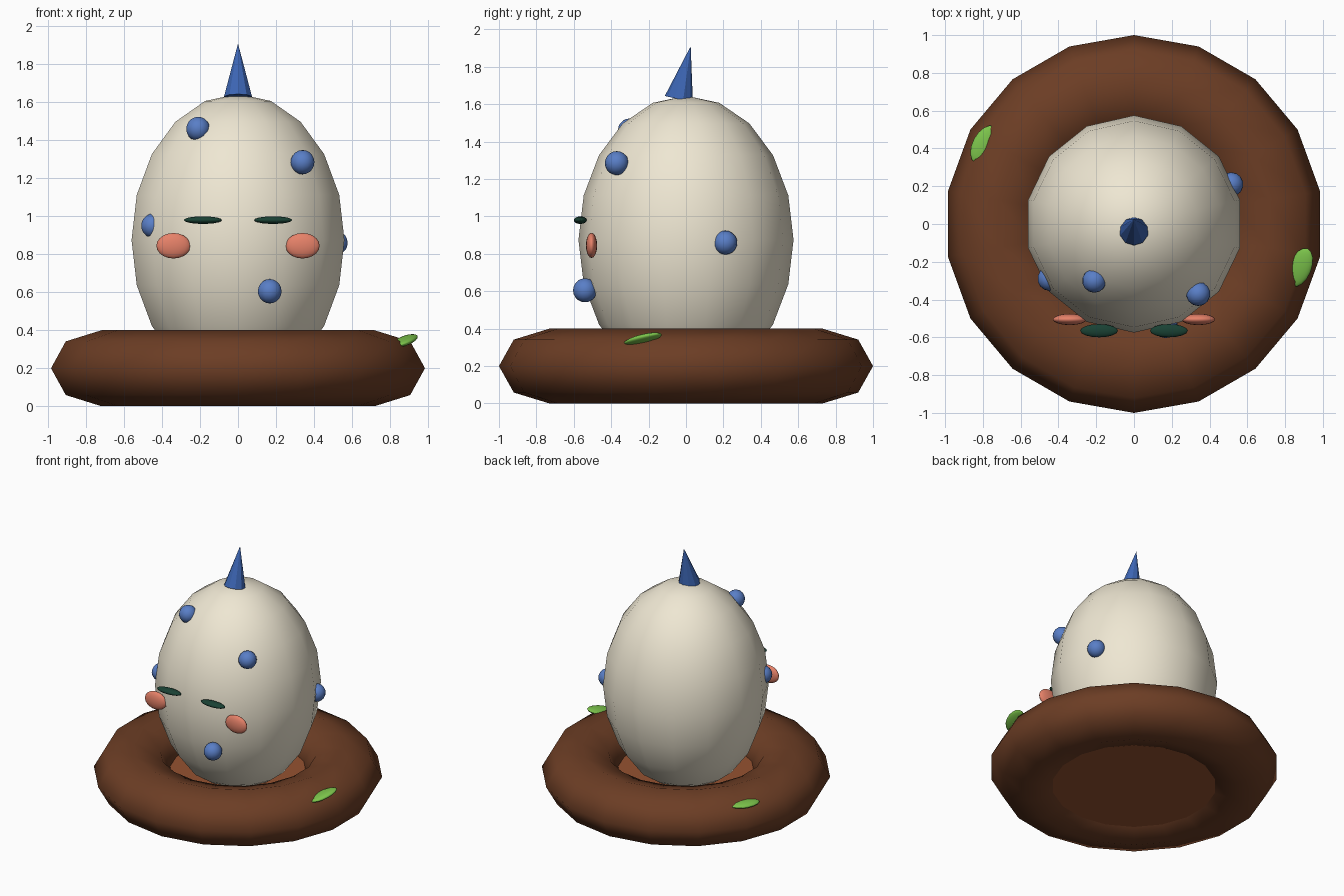
import bpy, math
from mathutils import Vector, Matrix

if "Cube" in bpy.data.objects:
    bpy.data.objects.remove(bpy.data.objects["Cube"])


def material(name, rgb):
    m = bpy.data.materials.new(name)
    m.diffuse_color = (*rgb, 1)
    m.use_nodes = True
    m.node_tree.nodes["Principled BSDF"].inputs["Base Color"].default_value = m.diffuse_color
    return m


CREAM = material("cream", (0.86, 0.80, 0.65))
BROWN = material("brown", (0.15, 0.047, 0.018))
TAN = material("tan", (0.30, 0.085, 0.03))
BLUE = material("blue", (0.10, 0.21, 0.57))
HORN = material("horn_blue", (0.045, 0.13, 0.45))
SALMON = material("salmon", (0.79, 0.22, 0.14))
DARK = material("dark_green", (0.01, 0.053, 0.034))
LEAF = material("leaf_green", (0.20, 0.55, 0.07))


def finish(name, mat, smooth=True):
    ob = bpy.context.object
    ob.name = name
    ob.data.materials.append(mat)
    if smooth:
        bpy.ops.object.shade_smooth()
    return ob


def lathe(name, profile, sides, mat, closed=False):
    """Revolve (radius, z) points about z, with a vertex on the y axis."""
    verts, faces, n = [], [], len(profile)
    for i in range(sides):
        a = math.pi / 2 + math.tau * i / sides
        verts += [(r * math.cos(a), r * math.sin(a), z) for r, z in profile]
    for i in range(sides):
        j = (i + 1) % sides
        for k in range(n if closed else n - 1):
            m = (k + 1) % n
            faces.append((i * n + k, j * n + k, j * n + m, i * n + m))
    if not closed:
        faces.append([i * n for i in range(sides)][::-1])
        faces.append([i * n + n - 1 for i in range(sides)])
    me = bpy.data.meshes.new(name)
    me.from_pydata(verts, [], faces)
    me.validate()
    ob = bpy.data.objects.new(name, me)
    bpy.context.collection.objects.link(ob)
    bpy.ops.object.select_all(action='DESELECT')
    bpy.context.view_layer.objects.active = ob
    ob.select_set(True)
    return finish(name, mat)


def blob(name, loc, radii, mat, rot=(0, 0, 0), seg=16, rings=10):
    bpy.ops.mesh.primitive_uv_sphere_add(segments=seg, ring_count=rings, radius=1,
                                         location=loc, rotation=rot)
    bpy.context.object.scale = radii
    return finish(name, mat)


# Nest ring: flattened octagonal section, 18 sides
ring = [(0.73 + 0.27 * math.cos(math.tau * k / 8), 0.2 + 0.2 * math.sin(math.tau * k / 8))
        for k in range(8)]
lathe("nest_ring", ring, 18, BROWN, closed=True)

# Nest floor
bpy.ops.mesh.primitive_cylinder_add(vertices=18, radius=0.57, depth=0.17, location=(0, 0, 0.135))
finish("nest_floor", TAN, smooth=False)

# Egg body, 14 sides and 10 rings
egg = blob("egg", (0, 0, 0.875), (0.575, 0.575, 0.77), CREAM, seg=14, rings=10)
if max(v.co.x for v in egg.data.vertices) > 0.99:   # put a vertex column on the y axis
    egg.rotation_euler.z = math.pi / 2

# Horn leaning backwards
tip, tilt, length = Vector((0, 0.025, 1.91)), 0.22, 0.29
axis = Vector((0, math.sin(tilt), math.cos(tilt)))
bpy.ops.mesh.primitive_cone_add(vertices=10, radius1=0.077, radius2=0, depth=length,
                                location=tip - axis * length / 2, rotation=(-tilt, 0, 0))
finish("horn", HORN, smooth=False)

# Closed eyes and cheeks
for side, s in (("left", -1), ("right", 1)):
    blob(side + "_eye", (s * 0.185, -0.565, 0.98), (0.1, 0.035, 0.02), DARK)
    blob(side + "_cheek", (s * 0.34, -0.505, 0.845), (0.09, 0.03, 0.067), SALMON)

# Shell spots
for i, p in enumerate([(-0.21, -0.30, 1.46), (0.34, -0.37, 1.285), (-0.447, -0.29, 0.95),
                       (0.167, -0.54, 0.605), (0.515, 0.21, 0.86)]):
    blob(f"spot_{i + 1}", p, (0.064,) * 3, BLUE, seg=14, rings=10)

# Leaves on the nest
blob("leaf_right", (0.88, -0.23, 0.345), (0.06, 0.11, 0.022), LEAF,
     rot=(math.radians(14), math.radians(-8), math.radians(-24)))
blob("leaf_left", (-0.79, 0.42, 0.33), (0.065, 0.11, 0.022), LEAF,
     rot=(0, 0, math.radians(-28)))
